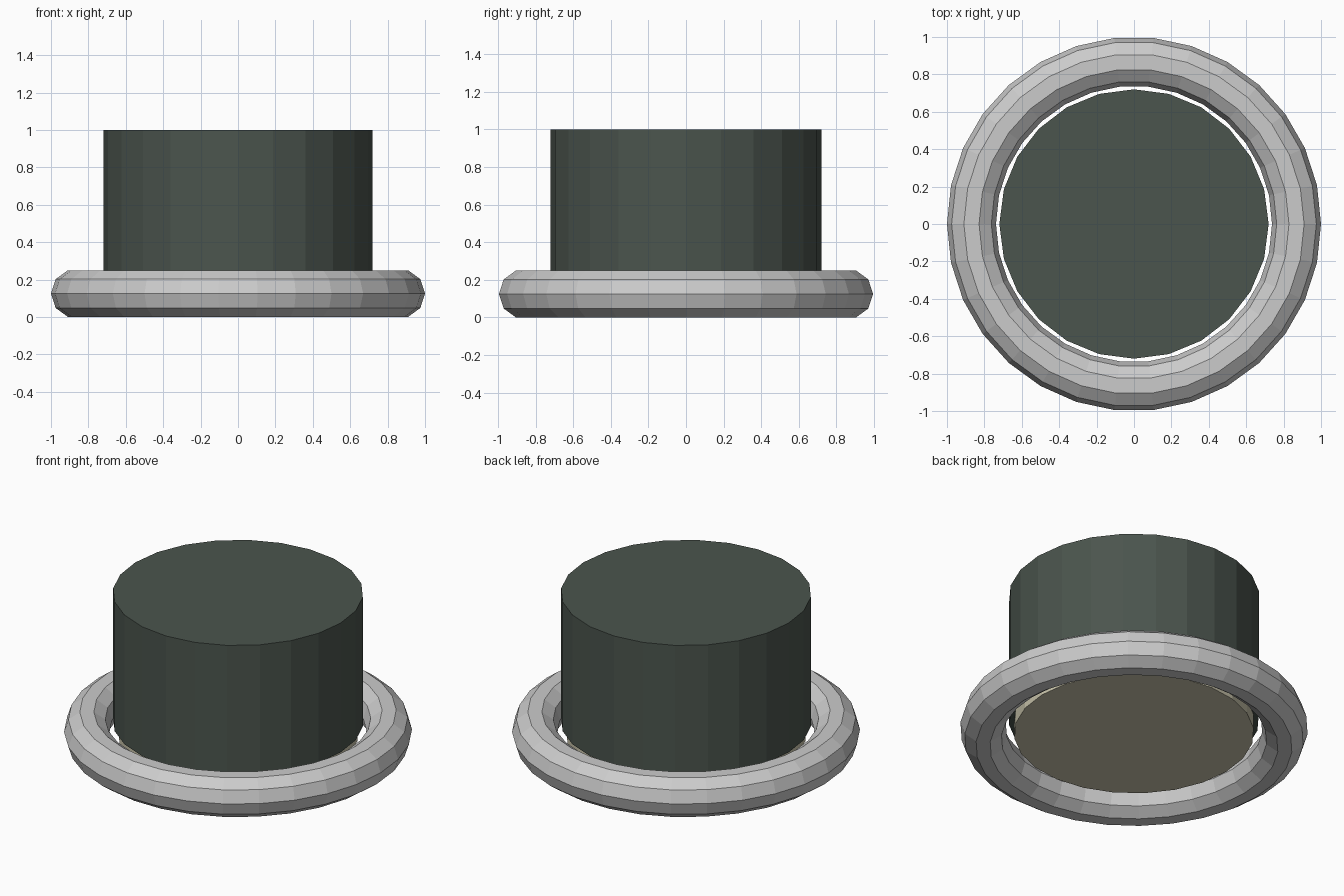
import bpy

if "Cube" in bpy.data.objects:
    bpy.data.objects.remove(bpy.data.objects["Cube"])


def paint(obj, name, rgb):
    mat = bpy.data.materials.new(name)
    mat.diffuse_color = (*rgb, 1)
    mat.use_nodes = True
    mat.node_tree.nodes["Principled BSDF"].inputs["Base Color"].default_value = mat.diffuse_color
    obj.data.materials.append(mat)


def disc(name, radius, z0, z1, rgb):
    # 24-sided flat-shaded cylinder between two heights
    bpy.ops.mesh.primitive_cylinder_add(vertices=24, radius=radius, depth=z1 - z0,
                                        location=(0, 0, (z0 + z1) / 2))
    obj = bpy.context.object
    obj.name = name
    paint(obj, name + "_colour", rgb)


# Outer ring
bpy.ops.mesh.primitive_torus_add(major_segments=30, minor_segments=10,
                                 major_radius=0.869, minor_radius=0.131,
                                 location=(0, 0, 0.125))
bpy.context.object.name = "outer_ring"

# Dark drum
disc("drum", 0.72, 0.18, 1.0, (0.07, 0.09, 0.075))

# Pale base plate under the drum
disc("base_plate", 0.69, 0.09, 0.18, (0.6, 0.57, 0.42))
